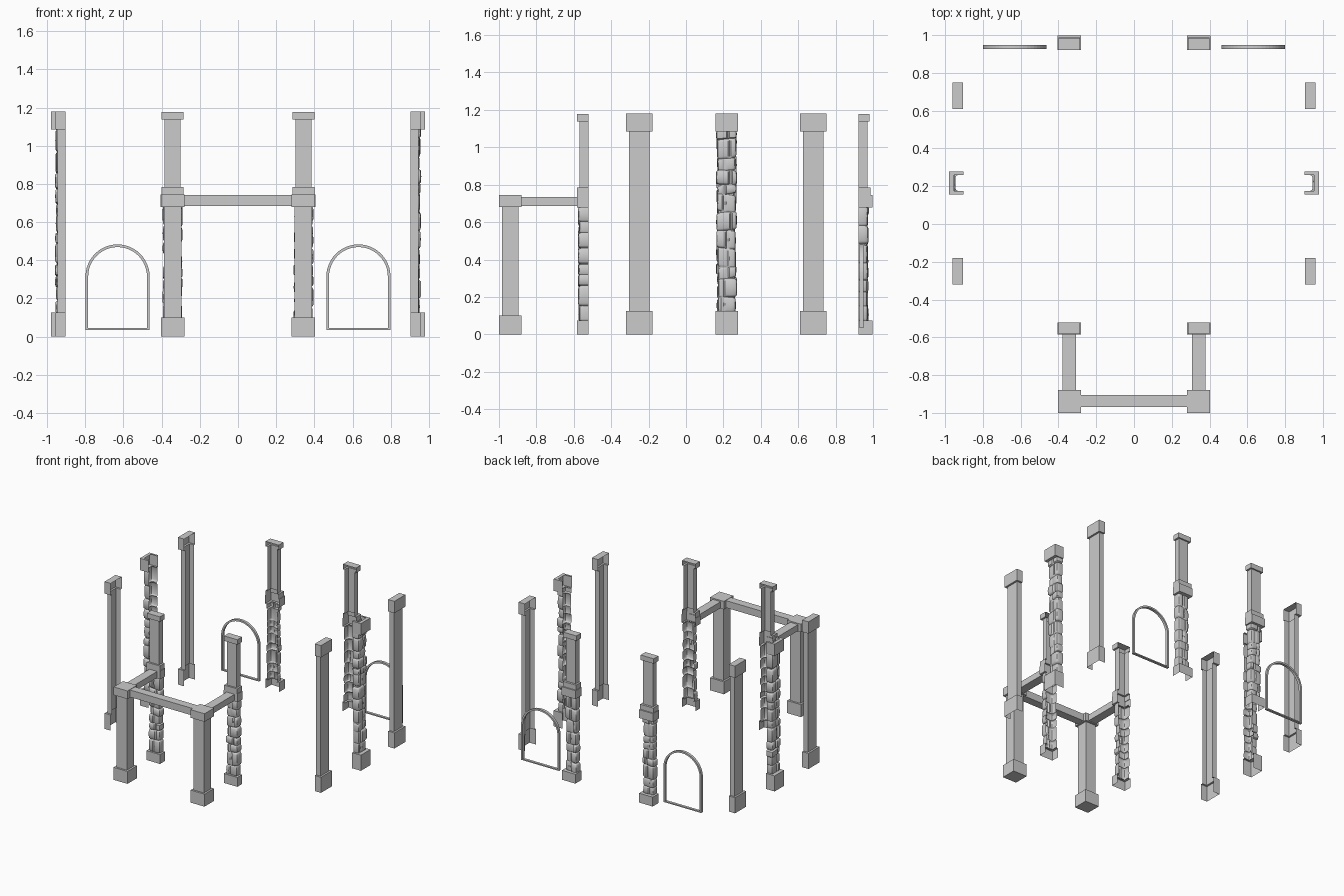
import bpy, bmesh, math, random

if "Cube" in bpy.data.objects:
    bpy.data.objects.remove(bpy.data.objects["Cube"])

random.seed(7)


def make(name, rows, close_ends=(False, False), ring=False, smooth=False):
    """Skin a list of point rows into a surface."""
    bm = bmesh.new()
    vs = [[bm.verts.new(p) for p in r] for r in rows]
    n = len(rows[0])
    for a, b in zip(vs, vs[1:]):
        for i in range(n if ring else n - 1):
            j = (i + 1) % n
            bm.faces.new((a[i], a[j], b[j], b[i]))
    if close_ends[0]:
        bm.faces.new(vs[0][::-1])
    if close_ends[1]:
        bm.faces.new(vs[-1])
    bmesh.ops.recalc_face_normals(bm, faces=bm.faces)
    me = bpy.data.meshes.new(name)
    bm.to_mesh(me)
    bm.free()
    ob = bpy.data.objects.new(name, me)
    bpy.context.collection.objects.link(ob)
    if smooth:
        bpy.ops.object.select_all(action='DESELECT')
        ob.select_set(True)
        bpy.context.view_layer.objects.active = ob
        bpy.ops.object.shade_smooth_by_angle(angle=math.radians(40))
    return ob


def box(name, x0, x1, y0, y1, z0, z1):
    rows = [[(x0, y0, z), (x1, y0, z), (x1, y1, z), (x0, y1, z)] for z in (z0, z1)]
    return make(name, rows, (True, True), ring=True)


def channel(name, place, levels, top=False):
    """Three-sided shell, open on its inner side; levels = (z, half width, depth)."""
    rows = [[place(u, d, z) for u, d in ((-w, 0), (-w, t), (w, t), (w, 0))]
            for z, w, t in levels]
    return make(name, rows, (False, top))


def stone_shaft(name, place, z0, z1, w, t, bump):
    """Rounded three-sided shaft of uneven stones."""
    c = 0.014
    corners = [(-w, 0), (-w, t - c), (-w + c * .3, t - c * .3), (-w + c, t),
               (w - c, t), (w - c * .3, t - c * .3), (w, t - c), (w, 0)]
    prof = []
    for (a, b), (e, f) in zip(corners, corners[1:]):
        k = 8 if abs(e - a) > w else 2
        prof += [(a + (e - a) * i / k, b + (f - b) * i / k) for i in range(k)]
    prof.append(corners[-1])
    rows, z = [], z0
    while z < z1 - 0.001:
        h = random.uniform(0.05, 0.11)
        if z + h > z1 - 0.045:
            h = z1 - z
        split = random.uniform(-0.5, 0.5) * w
        left, right = random.uniform(0, bump), random.uniform(0, bump)
        tilt = random.uniform(-0.008, 0.008)
        for f, g in ((0, 0), (0.05, .65), (0.13, 1), (0.5, 1.1), (0.87, 1), (0.95, .65), (1, 0)):
            row = []
            for u, d in prof:
                o = (left if u < split else right) * g - 0.003 * (1 - g)
                if abs(u - split) < w * 0.14 and d > t * 0.9:
                    o = -0.003
                nu = max(-1, min(1, u / (w - c * .3))) if abs(u) > w - c else 0
                nd = 1 if d > t - c else 0
                edge = 0 if (z + h * f < z0 + .01 or z + h * f > z1 - .01) else 1
                row.append(place(u + nu * o, d + nd * o,
                                 z + h * f + tilt * edge * u / w))
            rows.append(row)
        z += h
    make(name, rows, smooth=True)


for s, side in ((-1, "left"), (1, "right")):
    # plain wall corner pillars
    for yc, pos in ((-0.25, "front"), (0.68, "back")):
        place = lambda u, d, z: (s * (0.905 + d), yc + u, z)
        channel(f"{side}_{pos}_wall_pillar", place,
                [(0, .07, .055), (.125, .07, .055), (.125, .055, .04),
                 (1.085, .055, .04), (1.085, .07, .055), (1.18, .07, .055)], top=True)

    # stone wall pillar with open base and cap
    place = lambda u, d, z: (s * (0.903 + d), 0.217 + u, z)
    channel(f"{side}_stone_pillar_base", place,
            [(0, .06, .077), (.125, .06, .077), (.125, .043, .046)])
    channel(f"{side}_stone_pillar_cap", place,
            [(1.085, .043, .046), (1.085, .06, .077), (1.18, .06, .077), (1.18, .043, .05)])
    stone_shaft(f"{side}_stone_pillar_shaft", place, .12, 1.09, .045, .045, .011)

    # front and back pilasters: stone below, plain above
    for pos, y_open, out, dm, de in (("front", -0.522, -1, .062, .062), ("back", 0.922, 1, .075, .065)):
        place = lambda u, d, z: (s * 0.343 + u, y_open + out * d, z)
        channel(f"{side}_{pos}_pilaster_base", place,
                [(0, .06, dm), (.075, .06, dm), (.075, .04, .04)])
        stone_shaft(f"{side}_{pos}_pilaster_stones", place, .07, .685, .043, .046, .009)
        channel(f"{side}_{pos}_pilaster_upper", place,
                [(.678, .04, .04), (.678, .062, dm), (.745, .062, dm), (.745, .058, de),
                 (.785, .058, de), (.785, .043, .048), (1.138, .043, .048),
                 (1.138, .058, .06), (1.178, .058, .06)], top=True)

    # porch posts and side beams
    xa, xb = sorted((s * 0.28, s * 0.403))
    box(f"{side}_porch_base", xa, xb, -1, -.88, 0, .1)
    box(f"{side}_porch_cap", xa, xb, -1, -.88, .68, .745)
    xa, xb = sorted((s * 0.295, s * 0.388))
    box(f"{side}_porch_post", xa, xb, -.985, -.895, .1, .68)
    xa, xb = sorted((s * 0.308, s * 0.378))
    box(f"{side}_porch_beam", xa, xb, -.88, -.58, .685, .735)

    # arched window frame
    def arch(r, zb):
        xc = s * 0.631
        pts = [(xc - r, zb), (xc + r, zb)]
        return pts + [(xc + r * math.cos(math.pi * i / 24), .315 + r * math.sin(math.pi * i / 24))
                      for i in range(25)]
    o, i = arch(.168, .035), arch(.154, .044)
    sect = [(o, .927), (o, .948), (i, .948), (i, .927), (o, .927)]
    frame = make(f"{side}_window_frame", [[(x, y, z) for x, z in p] for p, y in sect], ring=True)

# porch front beam
box("porch_front_beam", -.28, .28, -.97, -.905, .685, .742)
